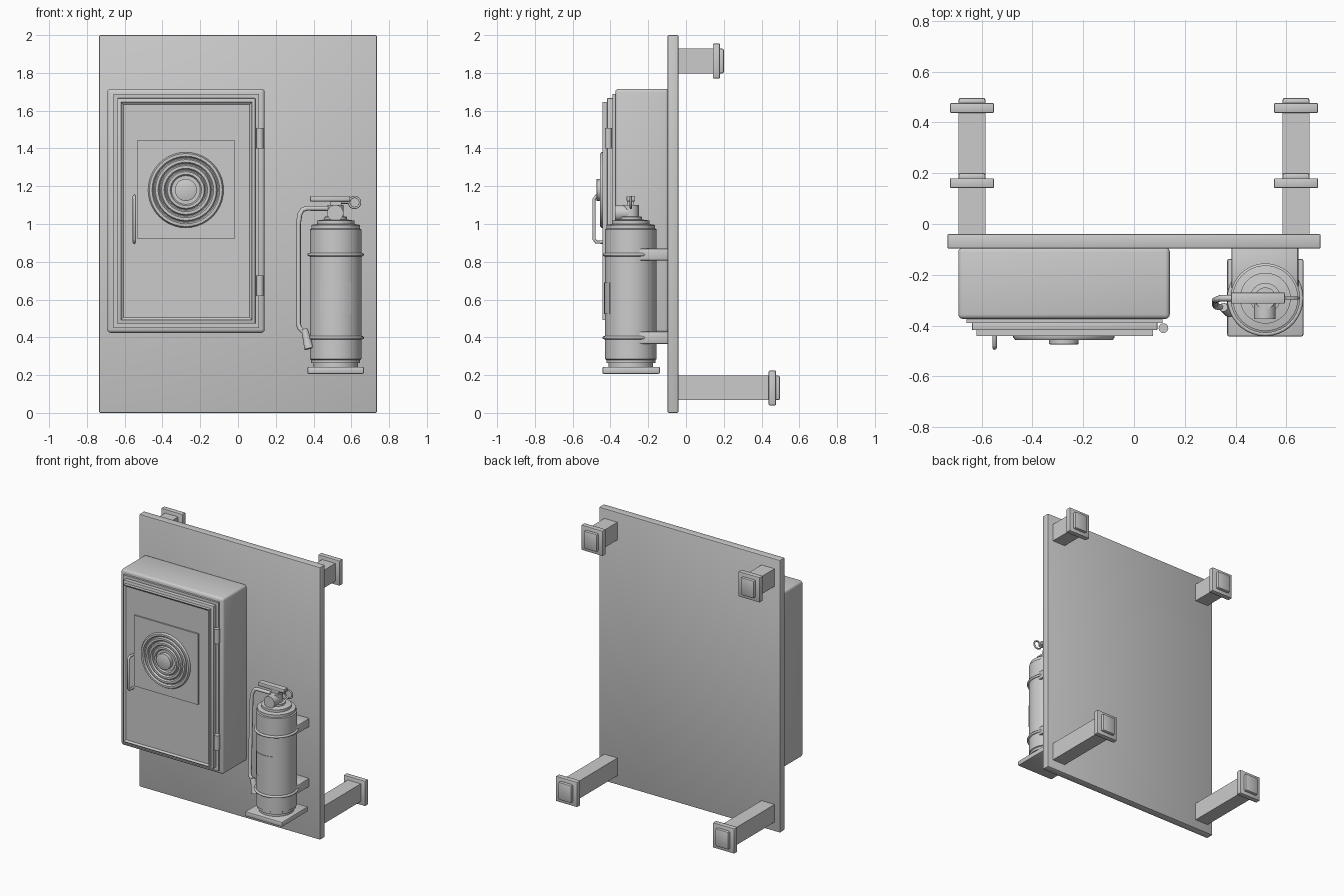
import bpy, bmesh, math
from mathutils import Vector, Matrix

if "Cube" in bpy.data.objects:
    bpy.data.objects.remove(bpy.data.objects["Cube"])

grey = bpy.data.materials.new("plain grey")
grey.diffuse_color = (0.6, 0.6, 0.6, 1)
grey.use_nodes = True
grey.node_tree.nodes["Principled BSDF"].inputs["Base Color"].default_value = grey.diffuse_color


def finish(name, bm, angle=35):
    bmesh.ops.recalc_face_normals(bm, faces=bm.faces)
    me = bpy.data.meshes.new(name)
    bm.to_mesh(me)
    bm.free()
    ob = bpy.data.objects.new(name, me)
    bpy.context.collection.objects.link(ob)
    me.materials.append(grey)
    bpy.ops.object.select_all(action='DESELECT')
    ob.select_set(True)
    bpy.context.view_layer.objects.active = ob
    bpy.ops.object.shade_smooth_by_angle(angle=math.radians(angle))
    return ob


def box(name, x, y, z, bevel=0.0, segs=2, recess=None):
    """Box from (min, max) pairs; recess = (border, depth) sinks the front face."""
    bm = bmesh.new()
    size = [b - a for a, b in (x, y, z)]
    mid = [(a + b) / 2 for a, b in (x, y, z)]
    bmesh.ops.create_cube(bm, size=1, matrix=Matrix.Translation(mid) @ Matrix.Diagonal((*size, 1)))
    if recess:
        bm.normal_update()
        front = [f for f in bm.faces if f.normal.y < -0.9]
        bmesh.ops.inset_region(bm, faces=front, thickness=recess[0])
        bmesh.ops.translate(bm, verts=front[0].verts, vec=(0, recess[1], 0))
    if bevel:
        bmesh.ops.bevel(bm, geom=bm.edges[:], offset=bevel, segments=segs, profile=0.5, affect='EDGES')
    return finish(name, bm)


def lathe(name, profile, origin, axis=(0, 0, 1), n=32):
    """Turn (radius, height) points around an axis and cap both ends."""
    bm = bmesh.new()
    turn = Vector((0, 0, 1)).rotation_difference(Vector(axis)).to_matrix()
    rings = []
    for r, h in profile:
        ring = []
        for i in range(n):
            a = 2 * math.pi * i / n
            ring.append(bm.verts.new(turn @ Vector((r * math.cos(a), r * math.sin(a), h)) + Vector(origin)))
        rings.append(ring)
    for a, b in zip(rings, rings[1:]):
        for i in range(n):
            j = (i + 1) % n
            bm.faces.new((a[i], a[j], b[j], b[i]))
    bm.faces.new(rings[0])
    bm.faces.new(rings[-1])
    return finish(name, bm)


def rod(name, a, b, r1, r2=None, n=20):
    d = Vector(b) - Vector(a)
    return lathe(name, [(r1, 0), (r2 or r1, d.length)], a, d.normalized(), n)


def torus(name, centre, major, minor, axis=(0, 0, 1), n=36, m=8):
    bm = bmesh.new()
    turn = Vector((0, 0, 1)).rotation_difference(Vector(axis)).to_matrix()
    grid = []
    for i in range(n):
        a = 2 * math.pi * i / n
        row = []
        for k in range(m):
            t = 2 * math.pi * k / m
            r = major + minor * math.cos(t)
            p = Vector((r * math.cos(a), r * math.sin(a), minor * math.sin(t)))
            row.append(bm.verts.new(turn @ p + Vector(centre)))
        grid.append(row)
    for i in range(n):
        p, q = grid[i], grid[(i + 1) % n]
        for k in range(m):
            bm.faces.new((p[k], q[k], q[(k + 1) % m], p[(k + 1) % m]))
    return finish(name, bm, 60)


def tube(name, points, radius):
    """Round tube along a path, converted to a mesh."""
    cu = bpy.data.curves.new(name, 'CURVE')
    cu.dimensions = '3D'
    cu.bevel_depth = radius
    cu.bevel_resolution = 2
    cu.use_fill_caps = True
    sp = cu.splines.new('POLY')
    sp.points.add(len(points) - 1)
    for p, co in zip(sp.points, points):
        p.co = (*co, 1)
    cu.materials.append(grey)
    ob = bpy.data.objects.new(name, cu)
    bpy.context.collection.objects.link(ob)
    bpy.ops.object.select_all(action='DESELECT')
    ob.select_set(True)
    bpy.context.view_layer.objects.active = ob
    bpy.ops.object.convert(target='MESH')
    bpy.ops.object.shade_smooth_by_angle(angle=math.radians(50))
    return ob


# Back panel
box("back_panel", (-0.735, 0.735), (-0.097, -0.04), (0, 2), 0.006)

# Four rear support arms with flange and end cap
for level, zc, flange_y in (("upper", 1.863, 0.142), ("lower", 0.132, 0.438)):
    for side, xc in (("left", -0.638), ("right", 0.638)):
        tag = f"{level}_{side}"
        box(tag + "_arm", (xc - 0.053, xc + 0.053), (-0.045, flange_y + 0.01), (zc - 0.065, zc + 0.065))
        box(tag + "_flange", (xc - 0.087, xc + 0.087), (flange_y, flange_y + 0.038),
            (zc - 0.092, zc + 0.092), 0.005)
        box(tag + "_end_cap", (xc - 0.053, xc + 0.053), (flange_y + 0.03, flange_y + 0.059),
            (zc - 0.065, zc + 0.065), 0.009)

# Cabinet and stepped door
box("cabinet_body", (-0.692, 0.141), (-0.374, -0.092), (0.424, 1.716), 0.018, 3)
box("door_seal", (-0.66, 0.112), (-0.389, -0.37), (0.45, 1.687))
box("door_frame", (-0.638, 0.092), (-0.418, -0.385), (0.472, 1.666), 0.004)
box("door_panel", (-0.62, 0.074), (-0.442, -0.415), (0.493, 1.645), 0, recess=(0.018, 0.01))
box("reel_plate", (-0.536, -0.016), (-0.442, -0.43), (0.923, 1.443))

# Ridged round emblem disc with hub
profile = [(0.2, 0), (0.2, 0.007)]
for r in (0.185, 0.153, 0.121, 0.089):
    profile += [(r + 0.008, 0.017), (r - 0.006, 0.017), (r - 0.013, 0.006), (r - 0.018, 0.006)]
profile += [(0.058, 0.006), (0.058, 0.033), (0.052, 0.036)]
lathe("ridged_disc", profile, (-0.276, -0.439, 1.18), (0, -1, 0), 40)

# Door handle
tube("door_handle", [(-0.549, -0.43, 1.147), (-0.549, -0.475, 1.147), (-0.549, -0.487, 1.13),
                     (-0.549, -0.487, 0.92), (-0.549, -0.475, 0.904), (-0.549, -0.43, 0.904)], 0.009)

# Door hinges
for name, z in (("upper_hinge", 1.40), ("lower_hinge", 0.62)):
    rod(name, (0.116, -0.41, z), (0.116, -0.41, z + 0.107), 0.019)

# Extinguisher bottle, shelf and valve neck
cx, cy = 0.517, -0.292
box("shelf", (0.367, 0.667), (-0.443, -0.137), (0.207, 0.244), 0.008)
lathe("bottle", [(0.118, 0.24), (0.118, 0.264), (0.13, 0.264), (0.13, 0.281), (0.137, 0.285), (0.137, 0.971),
                 (0.129, 0.975), (0.129, 0.995), (0.1, 1.0), (0.1, 1.018), (0.06, 1.024), (0.06, 1.038),
                 (0.042, 1.04), (0.042, 1.1)], (cx, cy, 0), n=40)
for name, z in (("upper", 0.838), ("lower", 0.398)):
    torus(name + "_strap", (cx, cy, z), 0.141, 0.009)
    box(name + "_wall_bracket", (0.383, 0.647), (-0.253, -0.09), (z - 0.032, z + 0.032), 0.008)

# Curved label patch on the bottle
bm = bmesh.new()
cols = []
for i in range(9):
    a = math.radians(-36.5 + 73 * i / 8)
    cols.append([bm.verts.new((cx + r * math.sin(a), cy - r * math.cos(a), z))
                 for r, z in ((0.135, 0.524), (0.141, 0.524), (0.141, 0.69), (0.135, 0.69))])
for a, b in zip(cols, cols[1:]):
    for k in range(4):
        bm.faces.new((a[k], b[k], b[(k + 1) % 4], a[(k + 1) % 4]))
bm.faces.new(cols[0])
bm.faces.new(cols[-1])
finish("label", bm)

# Valve block, lever, gauge and safety pin
box("valve_block", (cx - 0.03, cx + 0.03), (cy - 0.018, cy + 0.018), (1.09, 1.125))
box("lever", (0.382, 0.594), (cy - 0.022, cy + 0.022), (1.12, 1.149), 0.004)
rod("gauge", (cx - 0.002, -0.28, 1.058), (cx - 0.002, -0.375, 1.058), 0.043, n=28)
tube("pin", [(0.53, cy, 1.113), (0.592, cy, 1.113)], 0.006)
torus("pin_ring", (0.617, cy, 1.114), 0.029, 0.006, (0, 1, 0), 24)

# Hose and nozzle
tube("hose", [(0.50, cy, 1.083), (0.365, cy, 1.083), (0.341, cy, 1.075), (0.327, cy - 0.005, 1.05),
              (0.32, -0.30, 1.0), (0.32, -0.32, 0.47), (0.326, -0.325, 0.45), (0.355, -0.33, 0.42)], 0.013)
rod("nozzle", (0.352, -0.328, 0.443), (0.376, -0.342, 0.34), 0.017, 0.025)
